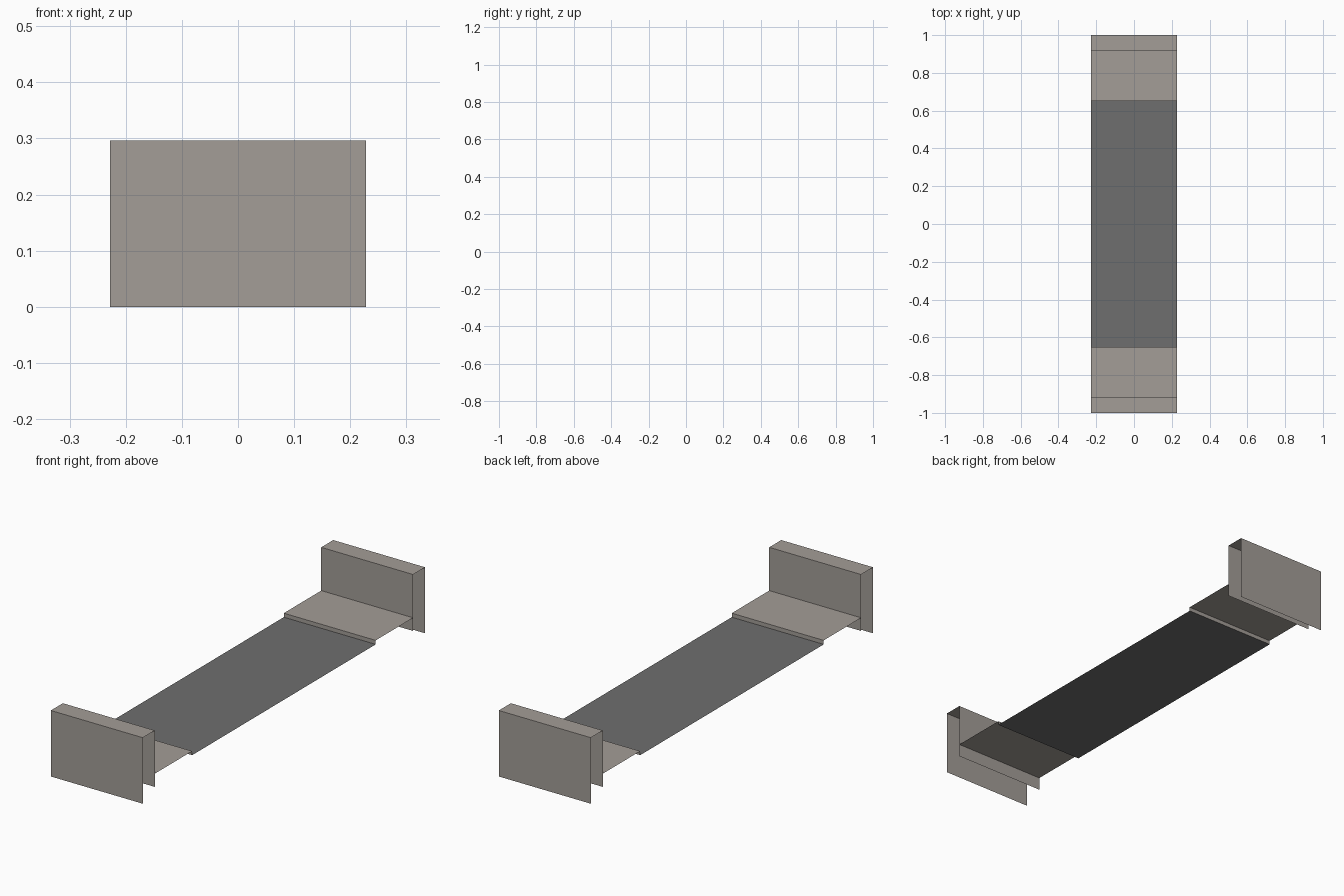
import bpy

if "Cube" in bpy.data.objects:
    bpy.data.objects.remove(bpy.data.objects["Cube"])

HALF_W = 0.228          # half width of the strip along x
WALL_OUT, WALL_IN, CURB = 1.0, 0.915, 0.65
WALL_TOP, WALL_IN_BOTTOM = 0.296, 0.043
PAVE_Z, ROAD_Z = 0.102, 0.084


def material(name, rgb):
    m = bpy.data.materials.new(name)
    m.diffuse_color = (*rgb, 1.0)
    m.use_nodes = True
    m.node_tree.nodes["Principled BSDF"].inputs["Base Color"].default_value = m.diffuse_color
    return m


def sheet(name, profile, mat):
    """Open sheet: a (y, z) profile swept across the full width in x."""
    verts = [(x, y, z) for y, z in profile for x in (-HALF_W, HALF_W)]
    faces = [(2 * i, 2 * i + 1, 2 * i + 3, 2 * i + 2) for i in range(len(profile) - 1)]
    mesh = bpy.data.meshes.new(name)
    mesh.from_pydata(verts, [], faces)
    mesh.materials.append(mat)
    obj = bpy.data.objects.new(name, mesh)
    bpy.context.collection.objects.link(obj)
    return obj


concrete = material("warm grey concrete", (0.366, 0.337, 0.309))
asphalt = material("dark grey asphalt", (0.156, 0.156, 0.156))

# Road deck
sheet("road_deck", [(-CURB, ROAD_Z), (CURB, ROAD_Z)], asphalt)

# Parapet (open-bottomed cap) and pavement with curb, front side mirrored to the back
parapet = sheet("parapet", [(-WALL_OUT, 0), (-WALL_OUT, WALL_TOP),
                            (-WALL_IN, WALL_TOP), (-WALL_IN, WALL_IN_BOTTOM)], concrete)
pavement = sheet("pavement", [(-WALL_IN, PAVE_Z), (-CURB, PAVE_Z), (-CURB, ROAD_Z)], concrete)
for obj in (parapet, pavement):
    mirror = obj.modifiers.new("mirror", 'MIRROR')
    mirror.use_axis = (False, True, False)
    mirror.use_mirror_merge = False
